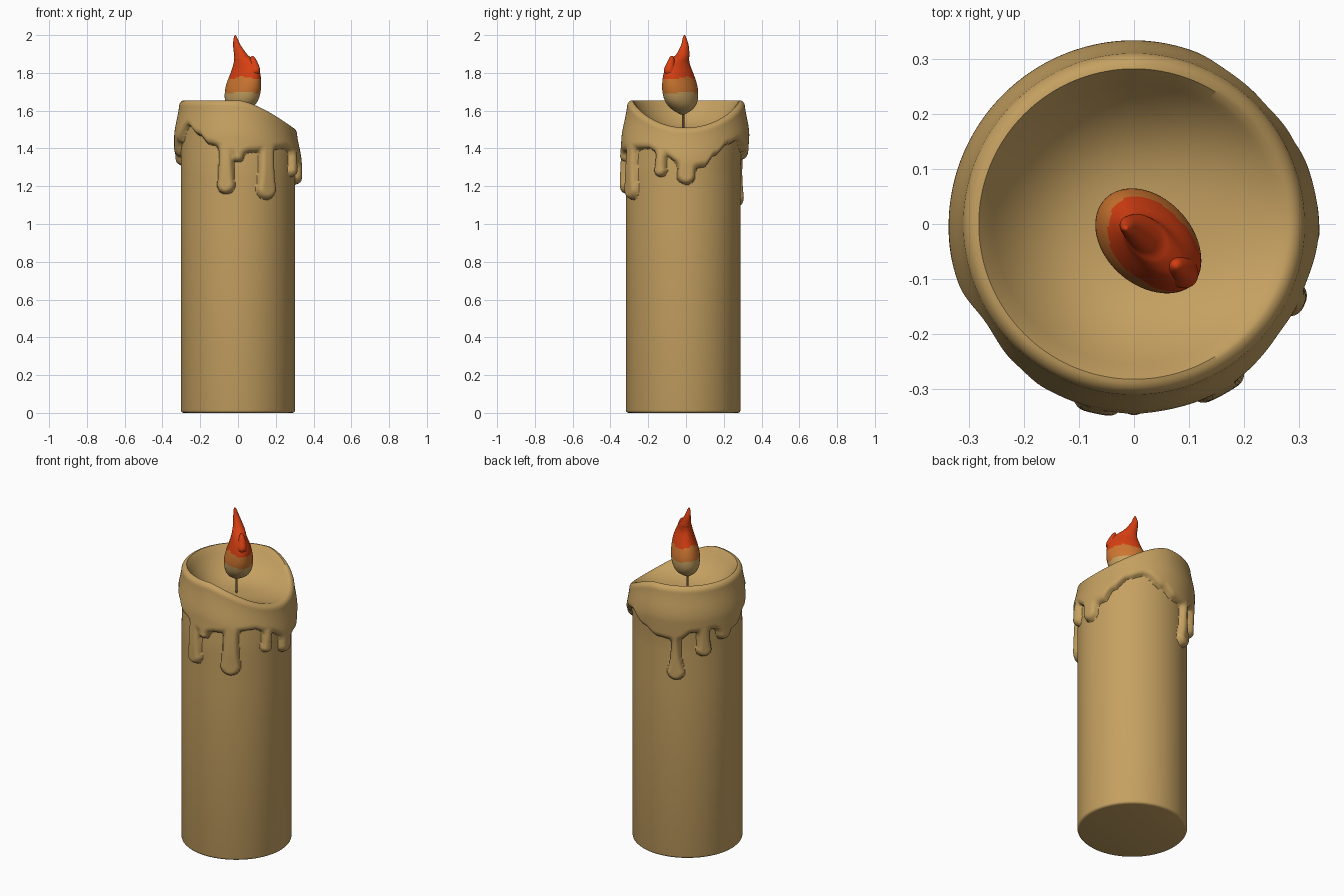
import bpy, bmesh, math
from mathutils import Vector

cube = bpy.data.objects.get("Cube")
if cube:
    bpy.data.objects.remove(cube, do_unlink=True)


def material(name, rgb):
    m = bpy.data.materials.new(name)
    m.use_nodes = True
    col = (*rgb, 1)
    m.diffuse_color = col
    bsdf = next(n for n in m.node_tree.nodes if n.type == 'BSDF_PRINCIPLED')
    bsdf.inputs["Base Color"].default_value = col
    bsdf.inputs["Roughness"].default_value = 0.6
    return m


TAN = material("tan wax", (0.56, 0.355, 0.12))
ORANGE = material("orange flame", (0.61, 0.18, 0.03))
RED = material("red flame", (0.68, 0.05, 0.006))
BROWN = material("brown wick", (0.16, 0.09, 0.035))


def loft(name, rings, mats, rule=None, angle=45):
    """Skin closed rings from bottom to top; single-point rings become poles."""
    bm = bmesh.new()
    rows = [[bm.verts.new(p) for p in ring] for ring in rings]
    for a, b in zip(rows, rows[1:]):
        n = max(len(a), len(b))
        for i in range(n):
            j = (i + 1) % n
            if len(a) == 1:
                bm.faces.new((a[0], b[j], b[i]))
            elif len(b) == 1:
                bm.faces.new((a[i], a[j], b[0]))
            else:
                bm.faces.new((a[i], a[j], b[j], b[i]))
    bmesh.ops.recalc_face_normals(bm, faces=bm.faces)
    if rule:
        for f in bm.faces:
            f.material_index = rule(f.calc_center_median())
    me = bpy.data.meshes.new(name)
    bm.to_mesh(me)
    bm.free()
    for m in mats:
        me.materials.append(m)
    ob = bpy.data.objects.new(name, me)
    bpy.context.collection.objects.link(ob)
    bpy.ops.object.select_all(action='DESELECT')
    ob.select_set(True)
    bpy.context.view_layer.objects.active = ob
    bpy.ops.object.shade_smooth_by_angle(angle=math.radians(angle))
    return ob


def clamp(t):
    return min(1.0, max(0.0, t))


def ease(t):
    t = clamp(t)
    return t * t * (3 - 2 * t)


# ---- Candle: body, melted curtain with drips, rim and bowl in one skin ----
R = 0.303        # body radius
CY = -0.015      # body centre in y
FLOOR = 1.49     # bowl floor height
START = 1.05     # drips live above this height
SEGS, ROWS = 300, 100

# lower edge of the melted curtain: angle in degrees, height
EDGE = [(-180, 1.36), (-165, 1.43), (-146, 1.52), (-130, 1.47), (-118, 1.42),
        (-90, 1.36), (-78, 1.38), (-38, 1.4), (-23, 1.37), (5, 1.29),
        (20, 1.3), (30, 1.36), (45, 1.42), (60, 1.44), (80, 1.38), (94, 1.34),
        (115, 1.33), (130, 1.38), (152, 1.39), (165, 1.34), (180, 1.36)]
# drips: angle, top, bottom, neck radius, bulb radius
DRIPS = [(-102, 1.4, 1.16, .04, .05), (-61, 1.4, 1.13, .045, .058),
         (-23, 1.38, 1.25, .03, .036), (3, 1.32, 1.21, .05, .05),
         (113, 1.36, 1.09, .026, .052), (142, 1.4, 1.23, .036, .045),
         (165, 1.4, 1.31, .045, .045), (-90, 1.4, 1.33, .03, .03)]


def edge_height(deg):
    for (a, za), (b, zb) in zip(EDGE, EDGE[1:]):
        if a <= deg <= b:
            return za + (zb - za) * ease((deg - a) / (b - a))
    return EDGE[0][1]


def rim_height(th):
    return 1.655 - 0.145 * max(0.0, math.cos(th)) ** 1.5


def smooth_max(a, b, k=0.02):
    h = max(k - abs(a - b), 0) / k
    return max(a, b) + h * h * k / 4


def wax(th, z):
    """Thickness of the melted layer at an angle and height."""
    deg = math.degrees(th)
    d = (z - edge_height(deg)) * 0.75
    for ang, top, bottom, neck, bulb in DRIPS:
        u = math.radians((deg - ang + 180) % 360 - 180) * 0.32
        low = bottom + bulb
        t = clamp((top - z) / (top - low))
        reach = math.hypot(u, z - (top + (low - top) * t))
        d = smooth_max(d, neck + (bulb - neck) * t ** 3 - reach)
    q = clamp(d / 0.03)
    fade = 0.2 + 0.8 * ease((rim_height(th) - z) / 0.2)
    return 0.035 * fade * math.sqrt(1 - (1 - q) ** 2)


angles = [-math.pi + 2 * math.pi * i / SEGS for i in range(SEGS)]


def ring(radius, height):
    """Ring of points; the centre drifts back to the axis near the top."""
    pts = []
    for th in angles:
        z = height(th)
        r = radius(th, z)
        y = CY * (1 - ease((z - 1.25) / 0.3))
        pts.append((r * math.cos(th), y + r * math.sin(th), z))
    return pts


rings = [[(0, CY, 0)]]
for k in range(4):                                   # rounded foot
    a = math.pi / 6 * k
    rings.append(ring(lambda th, z: R - 0.014 + 0.014 * math.sin(a),
                      lambda th: 0.014 * (1 - math.cos(a))))
LIP = 0.035
for k in range(ROWS + 1):                            # wall with drips
    rings.append(ring(lambda th, z: R + wax(th, z),
                      lambda th: START + (rim_height(th) - LIP - START) * k / ROWS))
CREST = 0.283
for k in range(1, 7):                                # rolled lip
    a = math.pi / 12 * k
    rings.append(ring(
        lambda th, z: CREST + (R + wax(th, rim_height(th) - LIP) - CREST) * math.cos(a),
        lambda th: rim_height(th) - LIP * (1 - math.sin(a))))
for k in range(1, 24):                               # bowl
    s = 1 - k / 24
    rings.append(ring(lambda th, z: (CREST - 0.004) * s,
                      lambda th: FLOOR + (rim_height(th) - FLOOR) * s ** 3))
rings.append([(0, 0, FLOOR)])
loft("candle_wax", rings, [TAN])

# ---- Wick ----
circle = [2 * math.pi * i / 12 for i in range(12)]
loft("wick", [[(0, -0.015, FLOOR - 0.02)]] +
     [[(.006 * math.cos(a), -.015 + .006 * math.sin(a), z) for a in circle]
      for z in (FLOOR - 0.02, 1.62)] + [[(0, -0.015, 1.62)]], [BROWN])

# ---- Flame: ellipses stretched along the front-left diagonal ----
LONG = Vector((1, -1, 0)).normalized()
WIDE = Vector((1, 1, 0)).normalized()


def flame_rings(keys, steps=6, segs=64):
    """keys: z, centre x, centre y, long radius, wide radius."""
    out = []
    for i in range(len(keys) - 1):
        p = [keys[max(0, min(len(keys) - 1, i + o))] for o in (-1, 0, 1, 2)]
        for s in range(steps):
            t = s / steps
            z, x, y, a, b = [
                v1 + 0.5 * t * (v2 - v0 + t * (2 * v0 - 5 * v1 + 4 * v2 - v3
                                               + t * (3 * (v1 - v2) + v3 - v0)))
                for v0, v1, v2, v3 in zip(*p)]
            c = Vector((x, y, z))
            out.append([c + LONG * a * math.cos(w) + WIDE * b * math.sin(w)
                        for w in (2 * math.pi * j / segs for j in range(segs))])
    first, last = keys[0], keys[-1]
    return [[(first[1], first[2], first[0])]] + out + [[(last[1], last[2], last[0])]]


def flame_colour(c):
    wave = 0.008 * math.sin(3 * math.atan2(c.y + 0.03, c.x - 0.02))
    return 0 if c.z < 1.697 + wave / 2 else 1 if c.z < 1.772 + wave else 2


FLAME = [TAN, ORANGE, RED]
loft("flame", flame_rings([
    (1.58, .0, -.018, .012, .012), (1.61, .01, -.02, .062, .055),
    (1.65, .018, -.025, .096, .074), (1.7, .025, -.03, .108, .079),
    (1.75, .032, -.035, .106, .072), (1.8, .039, -.04, .093, .059),
    (1.85, .036, -.04, .073, .042), (1.88, .025, -.028, .053, .035),
    (1.9, .013, -.016, .039, .029), (1.95, -.007, -.006, .021, .017),
    (1.985, -.013, -.008, .01, .009), (2.0, -.015, -.008, .003, .003)]),
    FLAME, flame_colour, 60)

# ---- Small side tongue ----
loft("flame_tongue", flame_rings([
    (1.77, .07, -.07, .03, .025), (1.81, .083, -.083, .038, .03),
    (1.85, .083, -.08, .025, .021), (1.88, .078, -.076, .012, .012),
    (1.89, .076, -.075, .004, .004)]), FLAME, flame_colour, 60)
